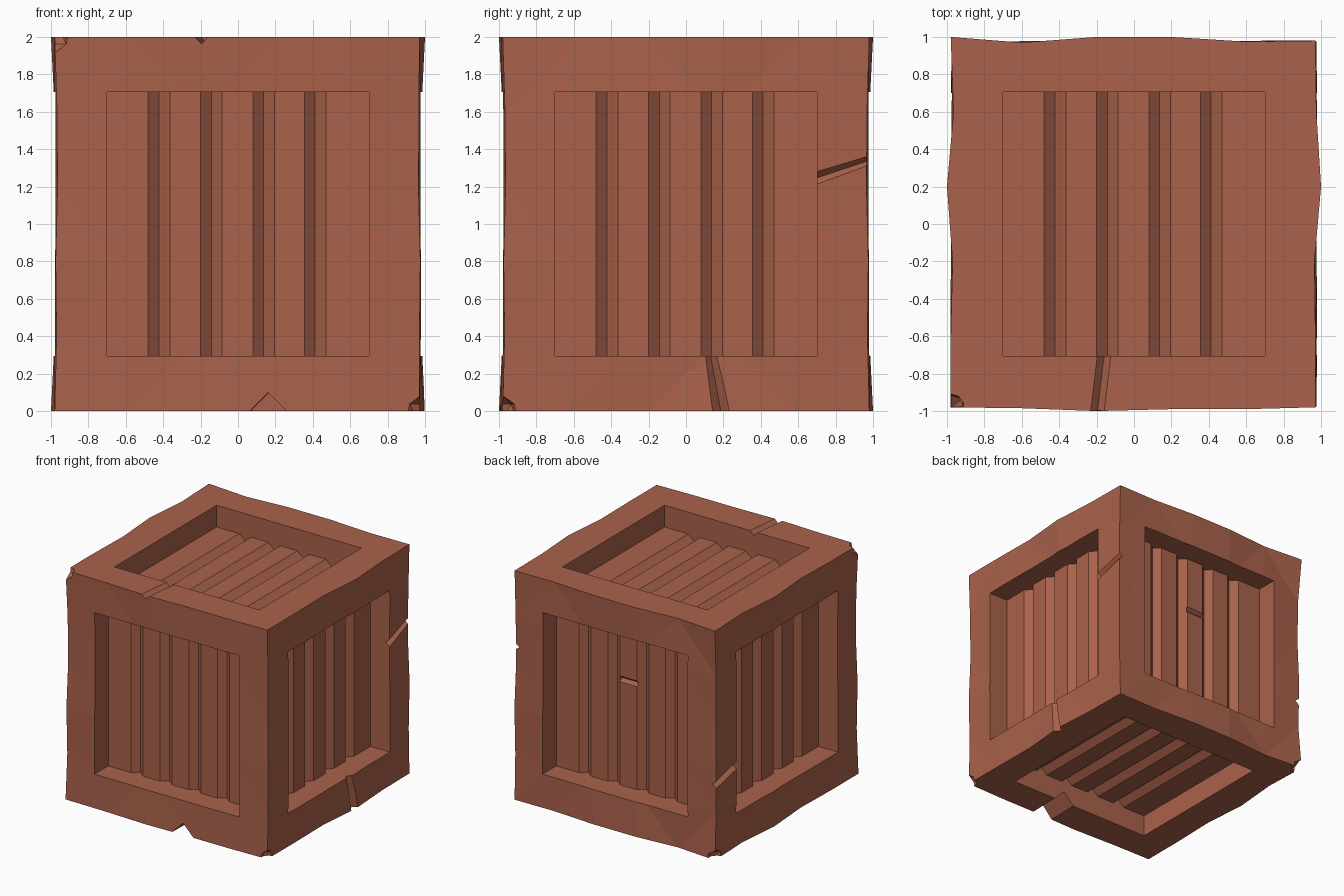
import bpy, bmesh
from mathutils import Vector, Matrix

if "Cube" in bpy.data.objects:
    bpy.data.objects.remove(bpy.data.objects["Cube"])

wood = bpy.data.materials.new("reddish_brown_wood")
wood.diffuse_color = (0.40, 0.122, 0.07, 1)
wood.use_nodes = True
wood.node_tree.nodes["Principled BSDF"].inputs["Base Color"].default_value = wood.diffuse_color


def make_object(name, bm):
    bmesh.ops.recalc_face_normals(bm, faces=bm.faces[:])
    me = bpy.data.meshes.new(name)
    bm.to_mesh(me)
    bm.free()
    ob = bpy.data.objects.new(name, me)
    bpy.context.collection.objects.link(ob)
    return ob


def prism(bm, start, end):
    """Closed prism between two matching outlines."""
    a = [bm.verts.new(p) for p in start]
    b = [bm.verts.new(p) for p in end]
    n = len(a)
    bm.faces.new(a)
    bm.faces.new(b[::-1])
    for i in range(n):
        bm.faces.new((a[i], b[i], b[(i + 1) % n], a[(i + 1) % n]))


# crate body: gridded cube whose edges are slightly hand-hewn
LEFT = [0, 0, -.01, .02, -.015, 0]
RIGHT = [-.01, -.01, -.015, .02, -.005, -.01]
BACK = [.02, -.01, .02, .02, -.005, 0]
FRONT = [0, .005, .02, .01, .01, 0]
POST = [0, -.01, -.005, -.015, -.012, 0]

bm = bmesh.new()
bmesh.ops.create_cube(bm, size=2)
bmesh.ops.subdivide_edges(bm, edges=bm.edges[:], cuts=4, use_grid_fill=True)
for v in bm.verts:
    x, y, z = v.co
    ix, iy, iz = (round((c + 1) / .4) for c in v.co)
    ex, ey, ez = (abs(c) > .99 for c in v.co)
    dx = dy = 0
    if ez:
        dx = (RIGHT if x > 0 else LEFT)[iy]
        dy = (BACK if y > 0 else FRONT)[ix]
    elif ex and ey:
        dx = dy = POST[iz]
    if ex:
        v.co.x = (.98 + dx) * (1 if x > 0 else -1)
    if ey:
        v.co.y = (.98 + dy) * (1 if y > 0 else -1)
bmesh.ops.triangulate(bm, faces=bm.faces[:])
crate = make_object("crate", bm)
crate.data.materials.append(wood)

# recessed panels: one cutter per side, with V grooves between the boards
X, Y, Z = Vector((1, 0, 0)), Vector((0, 1, 0)), Vector((0, 0, 1))
bm = bmesh.new()
for u, v, n in ((X, Z, -Y), (Y, Z, X), (X, Y, Z), (-X, Z, Y), (-Y, Z, -X), (X, Y, -Z)):
    floor = .81 if abs(n.z) > .5 else .79
    profile = [(.7, 1.2), (-.7, 1.2), (-.7, floor)]
    for c in (-.4225, -.1425, .1375, .4125):
        profile += [(c - .058, floor), (c, floor - .05), (c + .058, floor)]
    profile.append((.7, floor))
    prism(bm, [u * a + n * w - v * .705 for a, w in profile],
          [u * a + n * w + v * .705 for a, w in profile])
panels = make_object("panel_cutter", bm)

# damage: V-shaped cracks across the frame and one board, plus chipped corners
bm = bmesh.new()


def crack(p, q, n, depth, half):
    """V cut along p-q on a surface with normal n."""
    p, q = Vector(p), Vector(q)
    side = (q - p).cross(n).normalized()
    k = 1 + .06 / depth
    tri = [-n * depth, n * .06 + side * half * k, n * .06 - side * half * k]
    prism(bm, [p + t for t in tri], [q + t for t in tri])


crack((.98, .62, .22), (.98, 1.1, .38), X, .045, .035)
crack((.98, .12, -.64), (.98, .20, -1.08), X, .035, .03)
crack((-.15, -.62, 1), (-.205, -1.08, 1), Z, .036, .036)
crack((.17, -.62, -1), (.16, -1.08, -1), -Z, .1, .1)
crack((-.98, .62, -.265), (-.98, 1.1, -.39), -X, .045, .035)
crack((.088, .79, .22), (-.085, .79, .22), Y, .03, .025)
for corner in ((-.98, -.98, 1), (.98, -.98, -1), (-.98, .98, -1)):
    bmesh.ops.create_icosphere(bm, subdivisions=1, radius=.085,
                               matrix=Matrix.Translation(corner))
damage = make_object("damage_cutter", bm)

# carve the crate and drop the cutters
bpy.context.view_layer.objects.active = crate
for cutter in (panels, damage):
    cutter.hide_render = True
    mod = crate.modifiers.new("carve", 'BOOLEAN')
    mod.operation = 'DIFFERENCE'
    mod.solver = 'EXACT'
    mod.object = cutter
    bpy.ops.object.modifier_apply(modifier=mod.name)
    bpy.data.objects.remove(cutter)
for f in crate.data.polygons:
    f.material_index = 0
    f.use_smooth = False
crate.data.transform(Matrix.Translation((0, 0, 1)))
